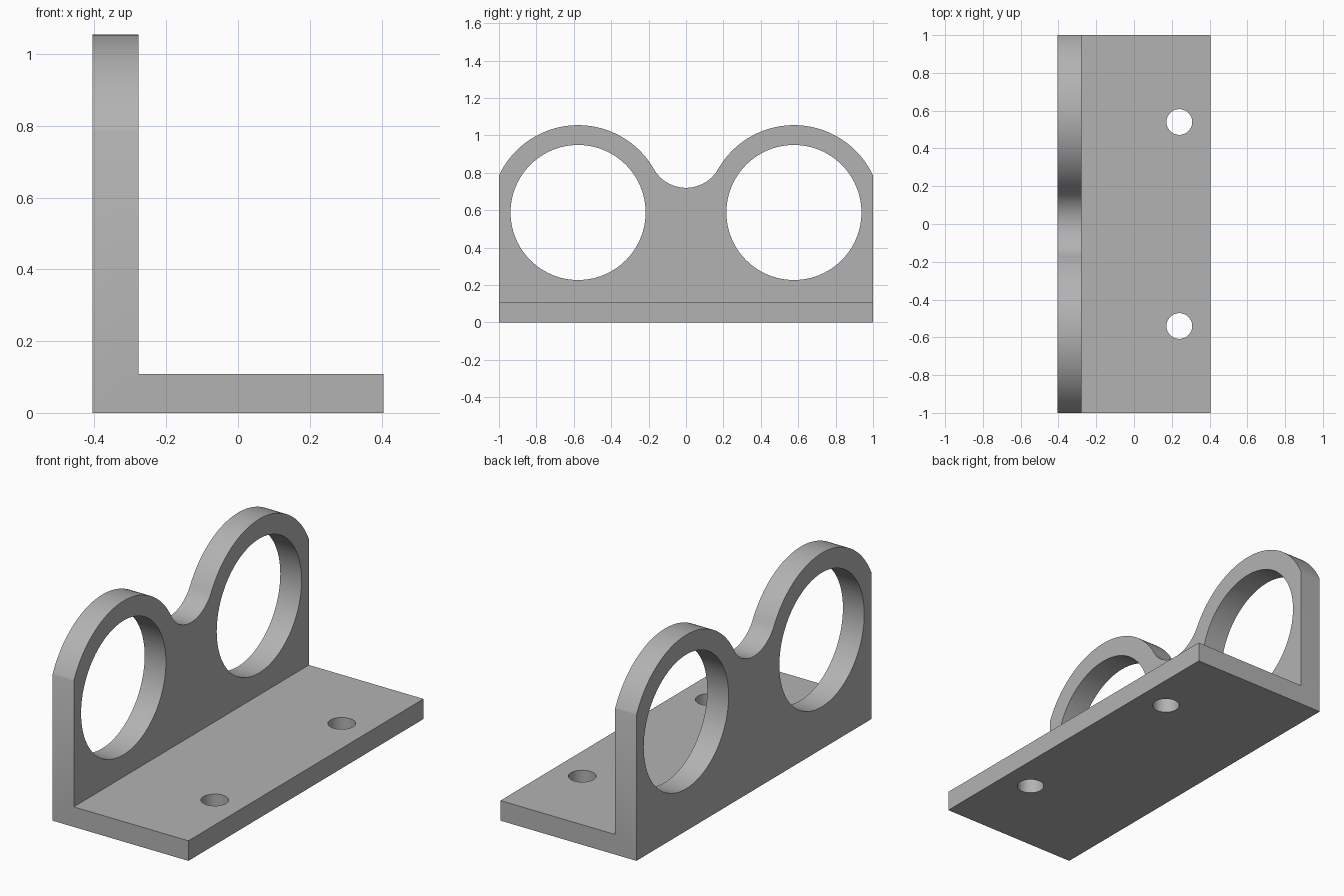
import bpy, bmesh, math
from mathutils import Vector

default = bpy.data.objects.get("Cube")
if default:
    bpy.data.objects.remove(default, do_unlink=True)

# Main dimensions
BACK, INNER, FRONT = -0.405, -0.278, 0.405
BASE_TOP = 0.108
RING_Y, RING_Z = 0.577, 0.588
RING_OUTER, RING_INNER = 0.467, 0.361
VALLEY_Z, VALLEY_R = 0.9175, 0.1975
BOLT_X, BOLT_Y, BOLT_R = 0.24, 0.54, 0.068

grey = bpy.data.materials.new("light grey")
grey.use_nodes = True
colour = (0.45, 0.45, 0.45, 1)
grey.diffuse_color = colour
grey.node_tree.nodes["Principled BSDF"].inputs["Base Color"].default_value = colour


def arc(cx, cy, r, start, end, steps):
    """Points on an arc, angles in radians."""
    angles = [start + (end - start) * i / steps for i in range(steps + 1)]
    return [(cx + r * math.cos(a), cy + r * math.sin(a)) for a in angles]


def prism(name, points, place, direction):
    """Extrude a closed 2D outline along a direction."""
    bm = bmesh.new()
    face = bm.faces.new([bm.verts.new(place(u, v)) for u, v in points])
    result = bmesh.ops.extrude_face_region(bm, geom=[face], use_keep_orig=True)
    moved = [g for g in result["geom"] if isinstance(g, bmesh.types.BMVert)]
    bmesh.ops.translate(bm, verts=moved, vec=Vector(direction))
    bmesh.ops.recalc_face_normals(bm, faces=bm.faces)
    mesh = bpy.data.meshes.new(name)
    bm.to_mesh(mesh)
    bm.free()
    mesh.materials.append(grey)
    obj = bpy.data.objects.new(name, mesh)
    bpy.context.collection.objects.link(obj)
    return obj


def carve(target, tool, operation):
    """Apply a boolean and discard its tool."""
    tool.hide_render = True
    mod = target.modifiers.new(tool.name, 'BOOLEAN')
    mod.operation, mod.object, mod.solver = operation, tool, 'EXACT'
    bpy.context.view_layer.objects.active = target
    bpy.ops.object.modifier_apply(modifier=mod.name)
    bpy.data.objects.remove(tool, do_unlink=True)


# L-shaped angle, extruded along its length
profile = [(BACK, 0), (FRONT, 0), (FRONT, BASE_TOP), (INNER, BASE_TOP),
           (INNER, 1.2), (BACK, 1.2)]
bracket = prism("angle_bracket", profile, lambda u, v: (u, -1, v), (0, 2, 0))

# Double-humped top edge with a tangent valley between the rings
tangent = math.atan2(VALLEY_Z - RING_Z, -RING_Y)
hump = arc(RING_Y, RING_Z, RING_OUTER, 0, tangent, 64)
valley = arc(0, VALLEY_Z, VALLEY_R, tangent - math.pi, -tangent, 40)
edge = RING_Y + RING_OUTER
outline = ([(edge, -0.1)] + hump + valley[1:-1]
           + [(-y, z) for y, z in reversed(hump)] + [(-edge, -0.1)])
carve(bracket, prism("outline_cutter", outline, lambda u, v: (-1, u, v), (2, 0, 0)),
      'INTERSECT')

# Ring openings and bolt holes, one of each per side
for side in (-1, 1):
    opening = arc(side * RING_Y, RING_Z, RING_INNER, 0, math.tau, 96)[:-1]
    carve(bracket, prism("opening_cutter", opening, lambda u, v: (-1, u, v), (2, 0, 0)),
          'DIFFERENCE')
    bolt = arc(BOLT_X, side * BOLT_Y, BOLT_R, 0, math.tau, 48)[:-1]
    carve(bracket, prism("bolt_cutter", bolt, lambda u, v: (u, v, -1), (0, 0, 2)),
          'DIFFERENCE')

# Smooth the curved walls, keep the rims sharp
bpy.ops.object.select_all(action='DESELECT')
bracket.select_set(True)
bpy.context.view_layer.objects.active = bracket
bpy.ops.object.shade_smooth_by_angle(angle=math.radians(25))
